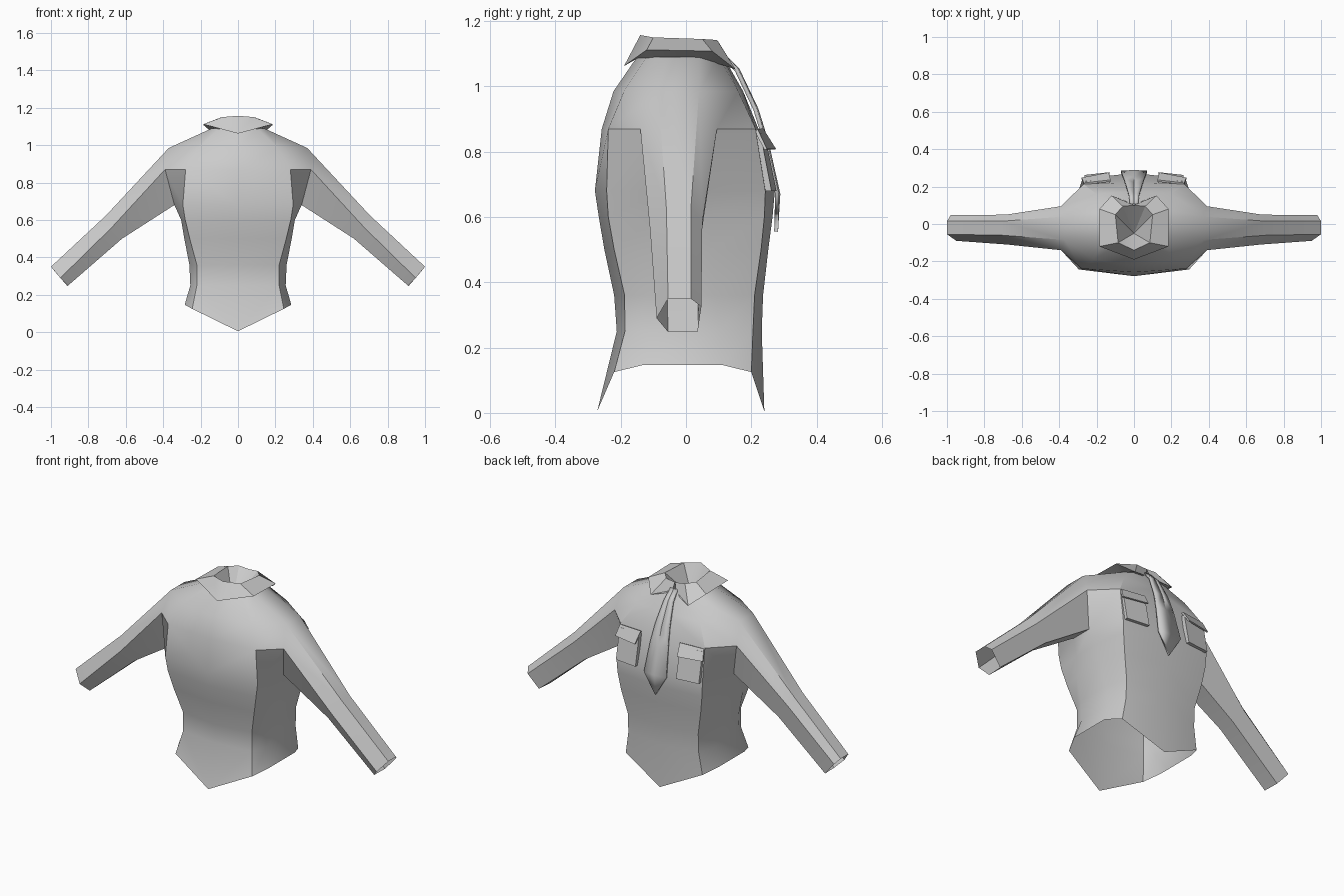
import bpy, bmesh, math


def make(name, verts, faces, mirror=True, thick=0.0, angle=32):
    me = bpy.data.meshes.new(name)
    me.from_pydata(verts, [], faces)
    bm = bmesh.new()
    bm.from_mesh(me)
    bmesh.ops.recalc_face_normals(bm, faces=bm.faces)
    bm.to_mesh(me)
    bm.free()
    ob = bpy.data.objects.new(name, me)
    bpy.context.collection.objects.link(ob)
    bpy.ops.object.select_all(action='DESELECT')
    ob.select_set(True)
    bpy.context.view_layer.objects.active = ob
    bpy.ops.object.shade_smooth_by_angle(angle=math.radians(angle))
    if thick:
        s = ob.modifiers.new("thickness", 'SOLIDIFY')
        s.thickness = thick
        s.offset = 0
    if mirror:
        m = ob.modifiers.new("mirror", 'MIRROR')
        m.use_clip = True
        m.merge_threshold = 0.001
    return ob


# Torso half: z, back centre y, back corner x/y, side x, side back y, side front y,
# front corner x/y, front centre y
rings = [
    (0.25, -.212, .220, -.187, .255, -.11, .10, .225, .205, .232),
    (0.36, -.220, .220, -.188, .260, -.11, .09, .225, .210, .236),
    (0.50, -.250, .258, -.220, .287, -.11, .08, .255, .230, .252),
    (0.60, -.267, .282, -.238, .304, -.09, .07, .270, .240, .265),
    (0.68, -.279, .295, -.243, .340, -.07, .05, .275, .243, .272),
    (0.87, -.258, .280, -.238, .390, -.14, .095, .270, .213, .222),
    (0.985, -.222, .215, -.190, .370, -.085, .04, .200, .160, .175),
    (1.09, -.150, .100, -.120, .140, -.06, .04, .090, .100, .115),
]
verts = [(0, -.272, .005), (.245, -.22, .125), (.285, -.13, .147),
         (.285, .11, .147), (.245, .20, .125), (0, .24, .005)]
for z, a, bx, by, sx, cb, cf, ex, ey, f in rings:
    verts += [(0, a, z), (bx, by, z), (sx, cb, z), (sx, cf, z), (ex, ey, z), (0, f, z)]
PIT = 5                                   # ring at the armpit
faces = []
for r in range(len(rings)):
    for c in range(5):
        if c == 2 and r in (PIT, PIT + 1):  # armhole
            continue
        i = r * 6 + c
        faces.append((i, i + 1, i + 7, i + 6))

# Sleeve: six-sided tube growing out of the armhole
p = PIT * 6
loop = [p + 2, p + 8, p + 14, p + 15, p + 9, p + 3]
elbow = [(.62, -.06, .50), (.675, -.11, .56), (.705, -.06, .625),
         (.705, .015, .625), (.685, .05, .585), (.62, .04, .50)]
cuff = [(.91, -.055, .248), (.95, -.09, .29), (1.0, -.055, .35),
        (1.0, .015, .35), (.98, .047, .325), (.915, .036, .25)]
for ring in (elbow, cuff):
    new = list(range(len(verts), len(verts) + 6))
    verts += ring
    faces += [(loop[k], loop[(k + 1) % 6], new[(k + 1) % 6], new[k]) for k in range(6)]
    loop = new
make("shirt_body", verts, faces)

# Folded collar with a sunken neck opening
under = [(0, -.15, 1.085), (.10, -.12, 1.085), (.14, .05, 1.085), (.09, .10, 1.08), (0, .105, 1.08)]
outer = [(0, -.19, 1.062), (.185, -.12, 1.112), (.185, .08, 1.108), (.12, .152, 1.052), (.012, .108, 1.09)]
rim = [(0, -.14, 1.157), (.085, -.10, 1.15), (.10, .05, 1.145), (.06, .095, 1.142), (0, .10, 1.135)]
verts = under + outer + rim + [(0, -.05, 1.0)]
faces = []
for k in range(4):
    faces += [(k, k + 1, k + 6, k + 5), (k + 5, k + 6, k + 11, k + 10), (k + 10, k + 11, 15)]
make("collar", verts, faces, angle=25)

# Necktie half, following the chest down to its point
path = [(.022, .105, 1.10), (.028, .155, 1.05), (.045, .212, .93), (.056, .243, .83), (.07, .279, .67)]
verts, faces = [], []
for x, y, z in path:
    verts += [(0, y + .004, z), (x, y, z)]
for k in range(len(path) - 1):
    faces.append((2 * k, 2 * k + 1, 2 * k + 3, 2 * k + 2))
verts.append((0, .276, .555))
faces.append((8, 9, 10))
make("necktie", verts, faces, thick=.012)


# Breast pockets and their flaps, mirrored to both sides
def slab(name, front, back):
    f = [(0, 1, 2, 3), (7, 6, 5, 4)] + [(k, k + 4, (k + 1) % 4 + 4, (k + 1) % 4) for k in range(4)]
    make(name, front + back, f)


slab("breast_pocket",
     [(.13, .241, .855), (.265, .228, .855), (.265, .262, .68), (.13, .277, .68)],
     [(.13, .205, .855), (.265, .195, .855), (.265, .235, .68), (.13, .245, .68)])
slab("pocket_flap",
     [(.125, .236, .872), (.268, .220, .868), (.28, .248, .808), (.135, .276, .808)],
     [(.125, .226, .868), (.268, .210, .864), (.28, .240, .806), (.135, .268, .806)])
